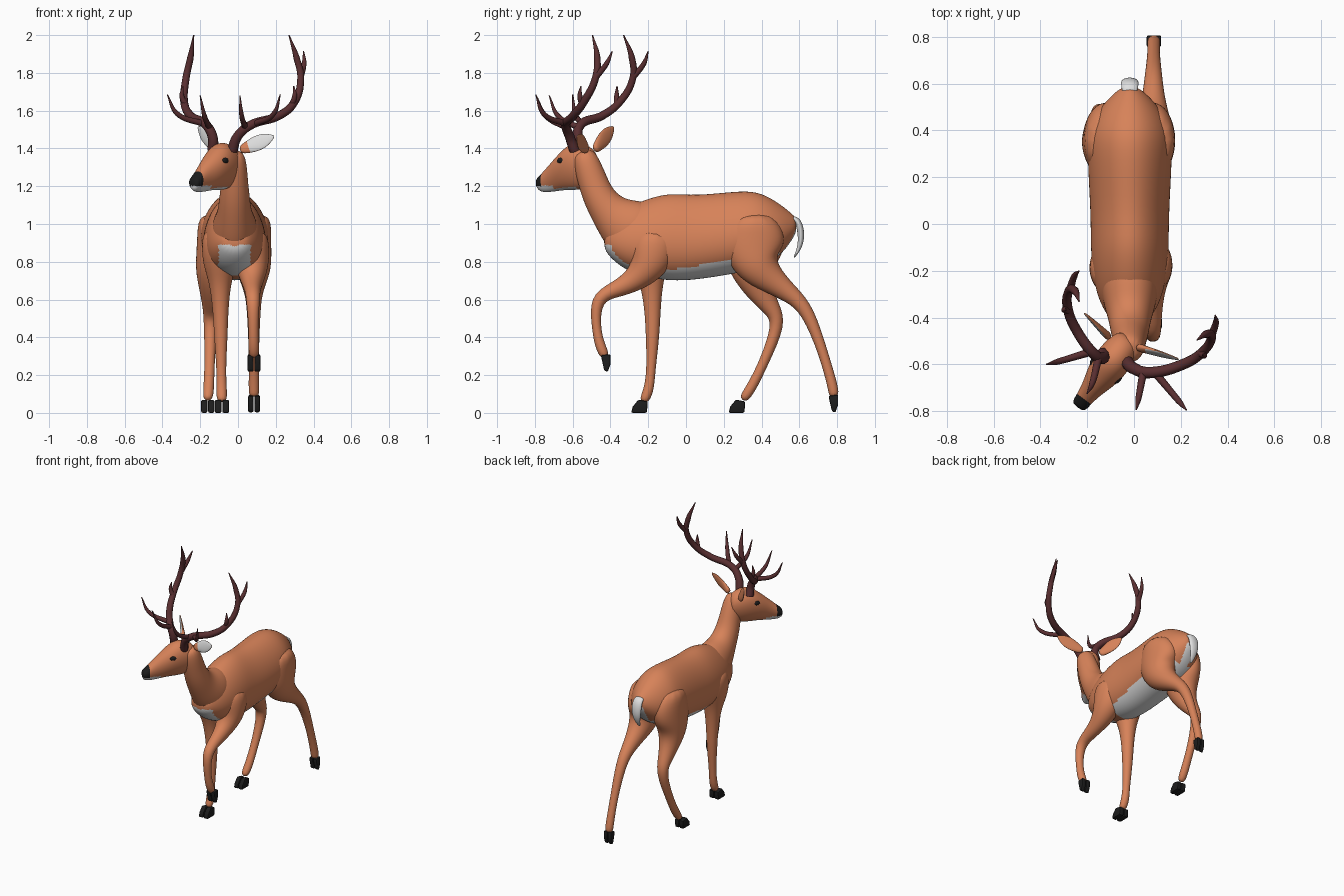
import bpy, bmesh, math
from mathutils import Vector as V

if "Cube" in bpy.data.objects:
    bpy.data.objects.remove(bpy.data.objects["Cube"])


def mat(name, r, g, b):
    m = bpy.data.materials.new(name)
    m.diffuse_color = (r, g, b, 1)
    m.use_nodes = True
    m.node_tree.nodes["Principled BSDF"].inputs["Base Color"].default_value = m.diffuse_color
    return m


COAT = mat("orange coat", .68, .225, .10)
WHITE = mat("white fur", .74, .74, .74)
BLACK = mat("black hoof", .012, .012, .012)
ANTLER = mat("maroon antler", .10, .028, .030)


def select(ob):
    bpy.ops.object.select_all(action='DESELECT')
    bpy.context.view_layer.objects.active = ob
    ob.select_set(True)


def finish(ob, mats, rule=None, angle=60):
    for m in mats:
        ob.data.materials.append(m)
    select(ob)
    for md in list(ob.modifiers):
        bpy.ops.object.modifier_apply(modifier=md.name)
    if rule:
        for p in ob.data.polygons:
            p.material_index = rule(p.center, p.normal)
    bpy.ops.object.shade_smooth_by_angle(angle=math.radians(angle))


def from_bm(name, bm):
    bmesh.ops.recalc_face_normals(bm, faces=bm.faces)
    me = bpy.data.meshes.new(name)
    bm.to_mesh(me)
    bm.free()
    ob = bpy.data.objects.new(name, me)
    bpy.context.collection.objects.link(ob)
    return ob


def loft(name, st, mats, side=(1, 0, 0), axis=None, egg=0, n=12, rule=None):
    """Skin of elliptical rings; each station is centre, half width, half depth."""
    bm = bmesh.new()
    S = V(side).normalized()
    k = 1 / (2 / 3 + math.cos(math.tau / n) / 3)   # undo subdivision shrinkage
    rings = []
    for i, (p, w, h) in enumerate(st):
        T = V(axis) if axis else V(st[min(i + 1, len(st) - 1)][0]) - V(st[max(i - 1, 0)][0])
        U = S.cross(T).normalized()
        ring = []
        for j in range(n):
            c, s = math.cos(math.tau * j / n), math.sin(math.tau * j / n)
            ring.append(bm.verts.new(V(p) + S * (w * k * c * (1 - egg * s)) + U * (h * k * s)))
        rings.append(ring)
    for r, q in zip(rings, rings[1:]):
        for j in range(n):
            bm.faces.new((r[j], r[(j + 1) % n], q[(j + 1) % n], q[j]))
    bm.faces.new(rings[0])
    bm.faces.new(rings[-1])
    ob = from_bm(name, bm)
    ob.modifiers.new("smooth", 'SUBSURF').levels = 2
    finish(ob, mats, rule)


CX = -.018


# Torso: y, bottom, top, half width
def torso_rule(c, n):
    dx = abs(c.x - CX)
    chest = c.y < -.22 and c.z < .89 and dx < .085
    belly = -.13 < c.y < .5 and c.z < .77 + .17 * c.y and n.z < 0
    rump = c.y > .48 and c.z < .97 and dx < .035
    return int(chest or belly or rump)


torso = [(-.435, .87, .95, .05), (-.4, .82, 1.02, .09), (-.32, .755, 1.085, .135),
         (-.2, .715, 1.135, .16), (-.08, .7, 1.165, .165), (.05, .703, 1.147, .165),
         (.3, .745, 1.178, .18), (.4, .77, 1.165, .175), (.5, .83, 1.105, .125),
         (.565, .92, 1.05, .06), (.585, .96, 1.03, .03)]
loft("torso", [((CX, y, (a + b) / 2), w, (b - a) / 2) for y, a, b, w in torso],
     [COAT, WHITE], axis=(0, 1, 0), egg=.15, n=20, rule=torso_rule)

# Neck: y, z, half width, half depth
neck = [(-.22, .93, .13, .18), (-.325, .995, .115, .155), (-.4, 1.055, .09, .105),
        (-.462, 1.14, .08, .084), (-.495, 1.23, .07, .078), (-.525, 1.32, .064, .07), (-.545, 1.39, .045, .05)]
loft("neck", [((CX, y, z), w, h) for y, z, w, h in neck], [COAT], n=16)

# Head, turned to one side: distance along head, bottom, top, half width
D, S, H0 = V((-.6, -.8, 0)), V((.8, -.6, 0)), V((-.02, -.49, 0))
skull = [(-.01, 1.25, 1.37, .045), (.03, 1.2, 1.41, .065), (.08, 1.183, 1.43, .075),
         (.14, 1.18, 1.43, .077), (.2, 1.18, 1.385, .068), (.26, 1.172, 1.335, .048),
         (.315, 1.168, 1.285, .037), (.35, 1.172, 1.255, .035), (.368, 1.19, 1.24, .026)]


def head_rule(c, n):
    s = (c - H0).dot(D)
    if s > .325 and c.z > 1.2:
        return 2
    return int((s > .25 and c.z < 1.203) or (s > .1 and n.z < -.75))


loft("head", [(H0 + D * s + V((0, 0, (a + b) / 2)), w, (b - a) / 2) for s, a, b, w in skull],
     [COAT, WHITE, BLACK], side=S, axis=D, egg=.18, n=16, rule=head_rule)

# Eyes
for sg, nm in ((1, "right"), (-1, "left")):
    bpy.ops.mesh.primitive_uv_sphere_add(segments=16, ring_count=10, radius=1,
                                         location=H0 + D * .165 + S * sg * .063 + V((0, 0, 1.335)),
                                         rotation=(0, 0, math.atan2(D.y, D.x)))
    ob = bpy.context.object
    ob.name = nm + "_eye"
    ob.scale = (.026, .015, .017)
    finish(ob, [BLACK])

# Ears: base, tip, direction the white inside faces
for nm, b, t, f in (("right", (.01, -.525, 1.39), (.192, -.578, 1.465), (0, -.95, .3)),
                    ("left", (-.105, -.485, 1.39), (-.212, -.382, 1.515), (-.9, -.27, .3))):
    b, t, f = V(b), V(t), V(f)
    loft(nm + "_ear", [(b.lerp(t, u), w, .004 + .014 * (1 - u)) for u, w in
                       ((0, .02), (.2, .032), (.45, .043), (.7, .04), (.9, .02), (1, .004))],
         [COAT, WHITE], side=(t - b).cross(f),
         rule=lambda c, n: int(n.dot(f) > .55 and (c - b).length > .06))

# Tail: y, z, half width
tail = [(.55, 1.03, .03), (.59, 1.025, .036), (.608, .97, .038), (.61, .91, .032), (.595, .86, .02), (.57, .82, .007)]
loft("tail", [((CX, y, z), w, w / 2) for y, z, w in tail], [WHITE])

# Legs: shared half depths from shoulder or hip down, then a y, z path for each leg
FORE = (.09, .13, .095, .06, .042, .036, .022, .028, .025)
HIND = (.1, .165, .16, .115, .073, .046, .036, .024, .028, .025)


def leg(name, x0, x1, depths, path):
    m = len(path) - 1
    loft(name, [((x0 + (x1 - x0) * i / m, y, z), min(.88 * h + .004, .095), h)
                for i, ((y, z), h) in enumerate(zip(path, depths))], [COAT])


leg("front_left_leg", -.1, -.085, FORE,
    [(-.17, .98), (-.19, .88), (-.19, .78), (-.182, .69), (-.177, .55),
     (-.176, .41), (-.185, .22), (-.197, .115), (-.228, .055)])
leg("front_right_leg", .07, .085, FORE,
    [(-.15, .97), (-.17, .87), (-.2, .77), (-.28, .695), (-.38, .65),
     (-.482, .605), (-.475, .44), (-.455, .355), (-.425, .29)])
leg("back_left_leg", -.115, -.16, HIND,
    [(.35, 1.06), (.36, .95), (.355, .85), (.345, .75), (.385, .65),
     (.455, .55), (.498, .475), (.41, .26), (.345, .13), (.298, .065)])
leg("back_right_leg", .08, .085, HIND,
    [(.35, 1.06), (.36, .95), (.355, .86), (.375, .77), (.455, .7),
     (.56, .625), (.645, .545), (.73, .31), (.782, .125), (.782, .085)])

# Hooves: side outline around the ankle, extruded as two toes
FLAT = ((-.022, .07), (.028, .06), (.023, 0), (-.06, 0), (-.052, .033))
POINTED = ((-.026, 0), (.026, .006), (.026, -.045), (.01, -.09), (-.008, -.08))
for nm, x, y, z, w, prof in (("front_left", -.085, -.23, 0, .038, FLAT), ("back_left", -.16, .286, 0, .035, FLAT),
                             ("front_right", .085, -.425, .305, .034, POINTED),
                             ("back_right", .085, .78, .09, .031, POINTED)):
    bm = bmesh.new()
    for x0, x1 in ((x - w, x - .002), (x + .002, x + w)):
        a, b = ([bm.verts.new((q, y + u, z + v)) for u, v in prof] for q in (x0, x1))
        bm.faces.new(a)
        bm.faces.new(b)
        for i in range(len(prof)):
            j = (i + 1) % len(prof)
            bm.faces.new((a[i], a[j], b[j], b[i]))
    ob = from_bm(nm + "_hoof", bm)
    bv = ob.modifiers.new("round", 'BEVEL')
    bv.width, bv.segments = .008, 2
    finish(ob, [BLACK], angle=40)

# Antlers: one beam and its tines as tapered tubes, reflected across the head for the other side
beam = [(-.03, -.59, 1.39), (-.005, -.615, 1.46), (.06, -.635, 1.52), (.22, -.595, 1.575),
        (.295, -.545, 1.64), (.332, -.48, 1.77), (.31, -.47, 1.88), (.27, -.495, 2)]
tines = [[(.332, -.475, 1.78), (.35, -.42, 1.85), (.347, -.39, 1.915)],
         [(.04, -.63, 1.51), (.02, -.74, 1.57), (.01, -.793, 1.68)],
         [(.09, -.635, 1.53), (.19, -.755, 1.585), (.224, -.795, 1.685)],
         [(.285, -.55, 1.63), (.3, -.562, 1.68), (.295, -.556, 1.73)]]
N = V((.95, -.31, 0)).normalized()


def reflect(p):
    offset = .1 + .045 * min(1, max(0, (p.z - 1.4) / .15))
    return p - N * 2 * (p.dot(N) - offset)


for nm, place in (("right", lambda p: p), ("left", reflect)):
    cu = bpy.data.curves.new(nm + "_antler", 'CURVE')
    cu.dimensions = '3D'
    cu.bevel_depth, cu.bevel_resolution, cu.resolution_u = 1, 3, 8
    cu.use_fill_caps = True
    for pts, r0 in [(beam, .028)] + [(t, .017) for t in tines]:
        sp = cu.splines.new('BEZIER')
        sp.bezier_points.add(len(pts) - 1)
        for i, (bp, p) in enumerate(zip(sp.bezier_points, pts)):
            u = i / (len(pts) - 1)
            bp.co = place(V(p))
            bp.radius = .003 if u == 1 else r0 * (1 - .45 * u)
            bp.handle_left_type = bp.handle_right_type = 'AUTO'
    ob = bpy.data.objects.new(nm + "_antler", cu)
    bpy.context.collection.objects.link(ob)
    select(ob)
    bpy.ops.object.convert(target='MESH')
    finish(bpy.context.object, [ANTLER])
